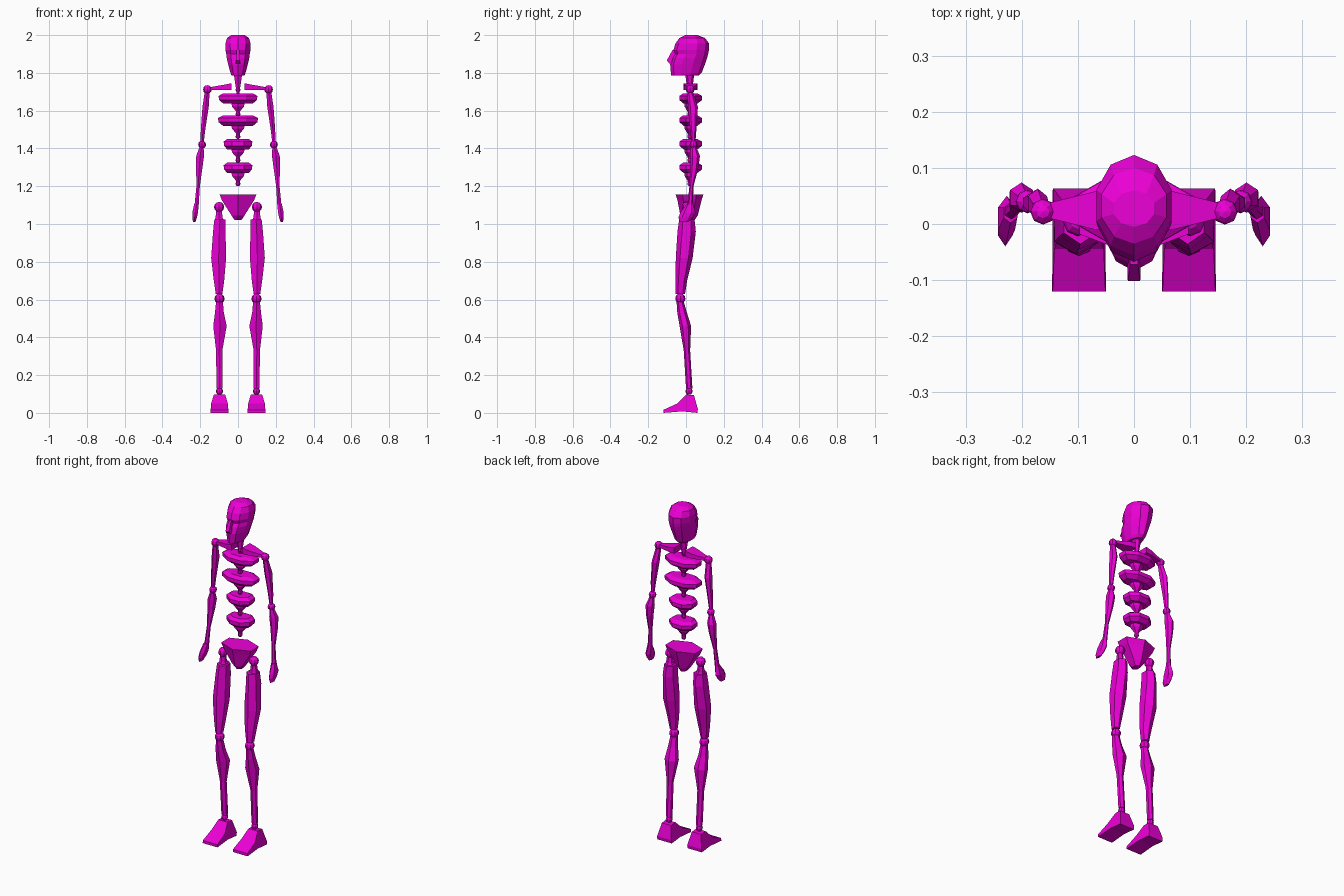
import bpy, bmesh
from math import sin, cos, pi
from mathutils import Vector

mat = bpy.data.materials.new("magenta")
mat.diffuse_color = (0.85, 0.0, 0.68, 1)


def finish(name, bm):
    bmesh.ops.recalc_face_normals(bm, faces=bm.faces)
    me = bpy.data.meshes.new(name)
    bm.to_mesh(me)
    bm.free()
    me.materials.append(mat)
    ob = bpy.data.objects.new(name, me)
    bpy.context.collection.objects.link(ob)
    return ob


def loft(name, rings, n=6, axis="z", s=1):
    """Each ring: position on axis, then min/max of the two cross directions."""
    bm = bmesh.new()
    unit = [(cos(pi / n + 2 * pi * i / n), sin(pi / n + 2 * pi * i / n)) for i in range(n)]
    mu, mv = max(u for u, v in unit), max(v for u, v in unit)
    loops = []
    for t, a0, a1, b0, b1 in rings:
        loop = []
        for u, v in unit:
            a = (a0 + a1) / 2 + (a1 - a0) / 2 * u / mu
            b = (b0 + b1) / 2 + (b1 - b0) / 2 * v / mv
            p = (a, b, t) if axis == "z" else (t, a, b)
            loop.append(bm.verts.new((p[0] * s, p[1], p[2])))
        loops.append(loop)
    for l0, l1 in zip(loops, loops[1:]):
        for i in range(n):
            j = (i + 1) % n
            bm.faces.new((l0[i], l0[j], l1[j], l1[i]))
    bm.faces.new(loops[0])
    bm.faces.new(loops[-1])
    return finish(name, bm)


def ball(name, pos, r):
    bm = bmesh.new()
    bmesh.ops.create_uvsphere(bm, u_segments=8, v_segments=6, radius=r)
    bmesh.ops.translate(bm, verts=bm.verts, vec=Vector(pos))
    return finish(name, bm)


def sym(z, w, y0, y1):
    return (z, -w, w, y0, y1)


# Head: faceted skull with recessed eye line
loft("skull", [sym(*r) for r in (
    (1.785, .034, -.078, .065), (1.80, .040, -.080, .083), (1.845, .052, -.084, .10),
    (1.88, .060, -.074, .112), (1.90, .062, -.060, .117), (1.92, .066, -.067, .121),
    (1.955, .067, -.056, .123), (1.985, .058, -.035, .10), (2.0, .036, -.005, .06))], 10)
loft("nose", [sym(*r) for r in (
    (1.85, .012, -.088, -.05), (1.865, .011, -.102, -.05), (1.92, .007, -.072, -.05))], 4)

# Neck: tapered spike with a small ball
loft("neck", [sym(1.69, .007, .013, .027), sym(1.725, .012, .005, .035),
              sym(1.765, .018, 0, .04), sym(1.80, .023, -.005, .045)], 6)
ball("neck_joint", (0, .02, 1.71), .013)

# Rib segments: beveled discs with a spike hanging below each
for i, (z, w) in enumerate(((1.692, .103), (1.575, .106), (1.45, .076), (1.325, .076))):
    loft(f"rib_disc_{i}", [sym(z, w * .75, -.015, .06), sym(z - .014, w, -.035, .085),
                           sym(z - .036, w * .97, -.035, .085),
                           sym(z - .055, w * .75, -.012, .06)], 8)
    loft(f"spine_spike_{i}", [sym(z - .125, .006, .014, .026), sym(z - .095, .011, .008, .034),
                              sym(z - .07, .032, -.008, .05), sym(z - .045, .036, -.01, .052)], 6)
    ball(f"spine_joint_{i}", (0, .02, z - .112), .013)

# Pelvis: downward wedge
loft("pelvis", [sym(1.02, .018, -.01, .045), sym(1.045, .034, -.03, .062),
                sym(1.125, .085, -.045, .082), sym(1.155, .097, -.055, .092)], 6)

for side, s in (("left", 1), ("right", -1)):
    # Shoulder and arm
    loft(f"collar_bone_{side}", [(.035, -.012, .06, 1.71, 1.745), (.07, -.01, .058, 1.71, 1.738),
                                 (.15, .01, .038, 1.708, 1.724)], 4, "x", s)
    ball(f"shoulder_{side}", (.162 * s, .022, 1.712), .023)
    loft(f"upper_arm_{side}", [(1.435, .181, .198, .028, .050), (1.50, .173, .197, .022, .055),
                               (1.62, .155, .188, .010, .063), (1.70, .15, .176, .008, .036)], 6, "z", s)
    ball(f"elbow_{side}", (.19 * s, .04, 1.42), .021)
    loft(f"forearm_{side}", [(1.10, .208, .230, .008, .036), (1.20, .202, .220, .018, .040),
                             (1.30, .188, .222, .022, .066), (1.36, .180, .221, .020, .074),
                             (1.41, .182, .203, .026, .054)], 6, "z", s)
    loft(f"hand_{side}", [(1.01, .226, .238, -.032, .01), (1.035, .217, .242, -.04, .035),
                          (1.06, .212, .242, -.03, .05), (1.105, .208, .232, .002, .038)], 6, "z", s)

    # Leg
    ball(f"hip_{side}", (.1 * s, .005, 1.09), .027)
    loft(f"hip_neck_{side}", [(1.02, .075, .122, -.018, .035), (1.035, .082, .119, -.012, .025),
                              (1.08, .086, .114, -.008, .018)], 6, "z", s)
    loft(f"thigh_{side}", [(.63, .083, .118, -.055, -.005), (.70, .073, .128, -.056, .006),
                           (.82, .063, .142, -.054, .035), (.96, .066, .132, -.045, .052),
                           (1.025, .066, .125, -.036, .045)], 6, "z", s)
    ball(f"knee_{side}", (.098 * s, -.03, .605), .027)
    loft(f"shin_{side}", [(.13, .082, .114, 0, .034), (.33, .083, .116, -.012, .022),
                          (.46, .060, .131, -.034, .027), (.53, .075, .122, -.046, .005),
                          (.59, .080, .116, -.050, -.012)], 6, "z", s)
    ball(f"ankle_{side}", (.098 * s, .016, .115), .019)

    # Foot: side profile of (y, z, half width)
    prof = ((-.12, 0, .048), (-.12, .016, .047), (-.045, .05, .044), (.0, .097, .030),
            (.042, .094, .030), (.063, .02, .046), (.06, 0, .047), (-.02, .008, .047))
    bm = bmesh.new()
    rows = [[bm.verts.new((.098 * s + k * w, y, z)) for y, z, w in prof] for k in (-1, 1)]
    for i in range(len(prof)):
        j = (i + 1) % len(prof)
        bm.faces.new((rows[0][i], rows[0][j], rows[1][j], rows[1][i]))
    bm.faces.new(rows[0])
    bm.faces.new(rows[1])
    finish(f"foot_{side}", bm)
